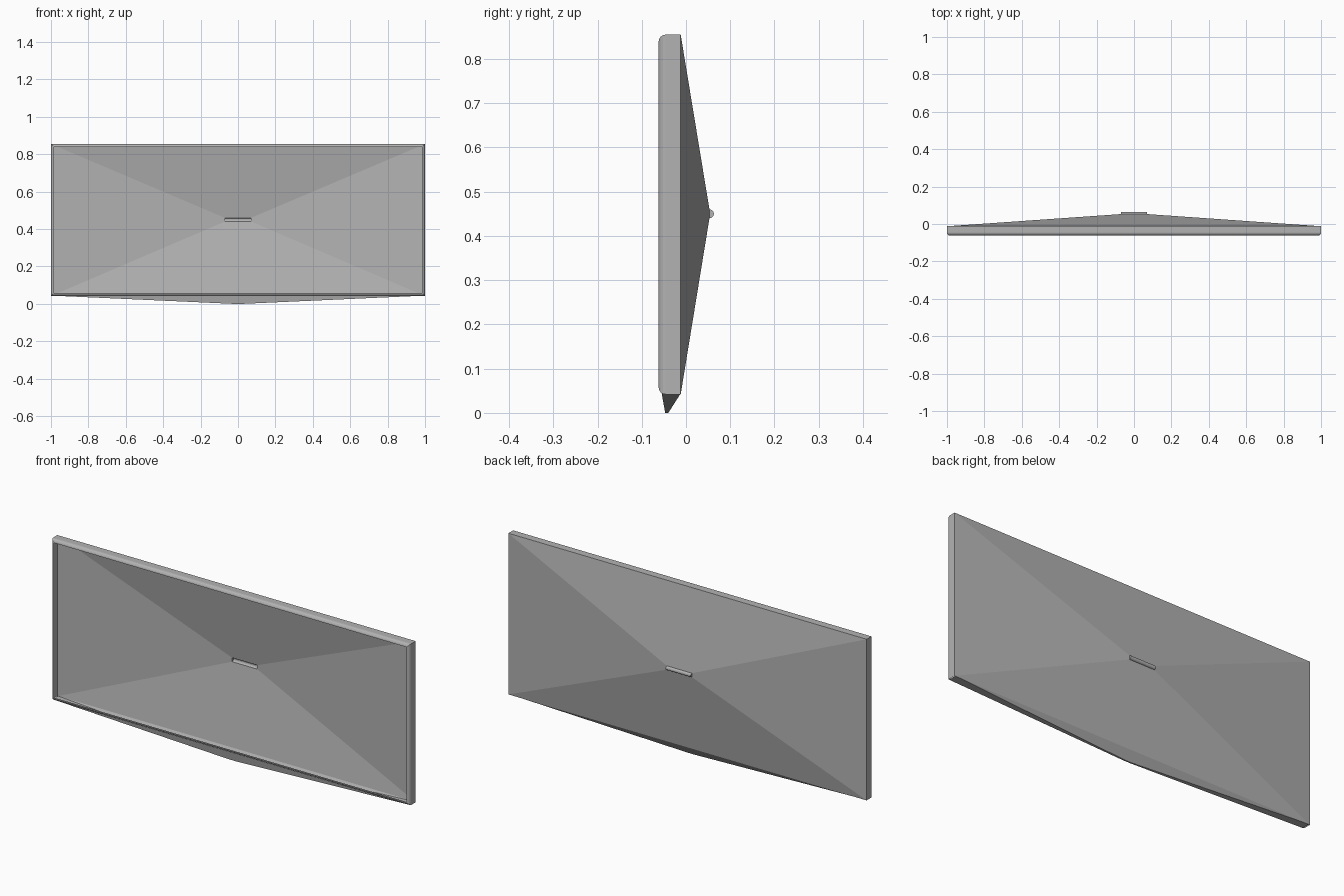
import bpy, bmesh, math

cube = bpy.data.objects.get("Cube")
if cube:
    bpy.data.objects.remove(cube)

grey = bpy.data.materials.new("plain grey")
grey.use_nodes = True
COLOUR = (0.45, 0.45, 0.45, 1)
grey.diffuse_color = COLOUR
grey.node_tree.nodes["Principled BSDF"].inputs["Base Color"].default_value = COLOUR

BOTTOM, TOP = 0.042, 0.855
MID = (BOTTOM + TOP) / 2


def make(name, rings, skip=(), cap=False, smooth=False):
    """Sheet bridged between successive closed rings of points."""
    bm = bmesh.new()
    loops = [[bm.verts.new(p) for p in ring] for ring in rings]
    for k, (a, b) in enumerate(zip(loops, loops[1:])):
        for i in range(len(a)):
            if (k, i) not in skip:
                j = (i + 1) % len(a)
                bm.faces.new((a[i], a[j], b[j], b[i]))
    if cap:
        bm.faces.new(loops[-1])
    bmesh.ops.recalc_face_normals(bm, faces=bm.faces)
    mesh = bpy.data.meshes.new(name)
    bm.to_mesh(mesh)
    bm.free()
    mesh.materials.append(grey)
    obj = bpy.data.objects.new(name, mesh)
    bpy.context.collection.objects.link(obj)
    if smooth:
        for p in mesh.polygons:
            p.use_smooth = True
    return obj


def upright(hx, hz, y, zc=MID):
    return [(-hx, y, zc - hz), (hx, y, zc - hz), (hx, y, zc + hz), (-hx, y, zc + hz)]


def flat(hx, y0, y1, z):
    return [(-hx, y0, z), (hx, y0, z), (hx, y1, z), (-hx, y1, z)]


# Rectangular frame with a rounded front lip, open along its floor
HZ = (TOP - BOTTOM) / 2
R = 0.016
rings = []
for step in range(5):
    a = math.radians(90 * step / 4)
    inset = R * (1 - math.sin(a))
    rings.append(upright(1 - inset, HZ - inset, -0.046 - R * math.cos(a)))
rings.append(upright(1, HZ, -0.012))
make("frame", rings, skip={(4, 0)})

# Shallow four-sided funnel narrowing towards the back
make("back_funnel", [upright(1, HZ, -0.012), upright(0.07, 0.01, 0.053, 0.45)])

# Half-round channel closing the narrow end of the funnel
arc = [math.radians(-90 + 180 * i / 8) for i in range(9)]
make("rear_channel", [
    [(x, 0.053 + 0.01 * math.cos(a), 0.45 + 0.01 * math.sin(a)) for a in arc]
    for x in (-0.07, 0.07)], skip={(0, 8)})
for name, x in (("channel_end_right", -0.07), ("channel_end_left", 0.07)):
    make(name, [[(x, 0.053 + 0.01 * math.cos(a), 0.45 + 0.01 * math.sin(a))
                 for a in arc]], cap=True)

# Gutter under the frame, sloping down to a small outlet in the middle
make("bottom_gutter", [flat(0.995, -0.055, -0.012, BOTTOM + 0.002),
                       flat(0.02, -0.047, -0.04, 0)], cap=True)
